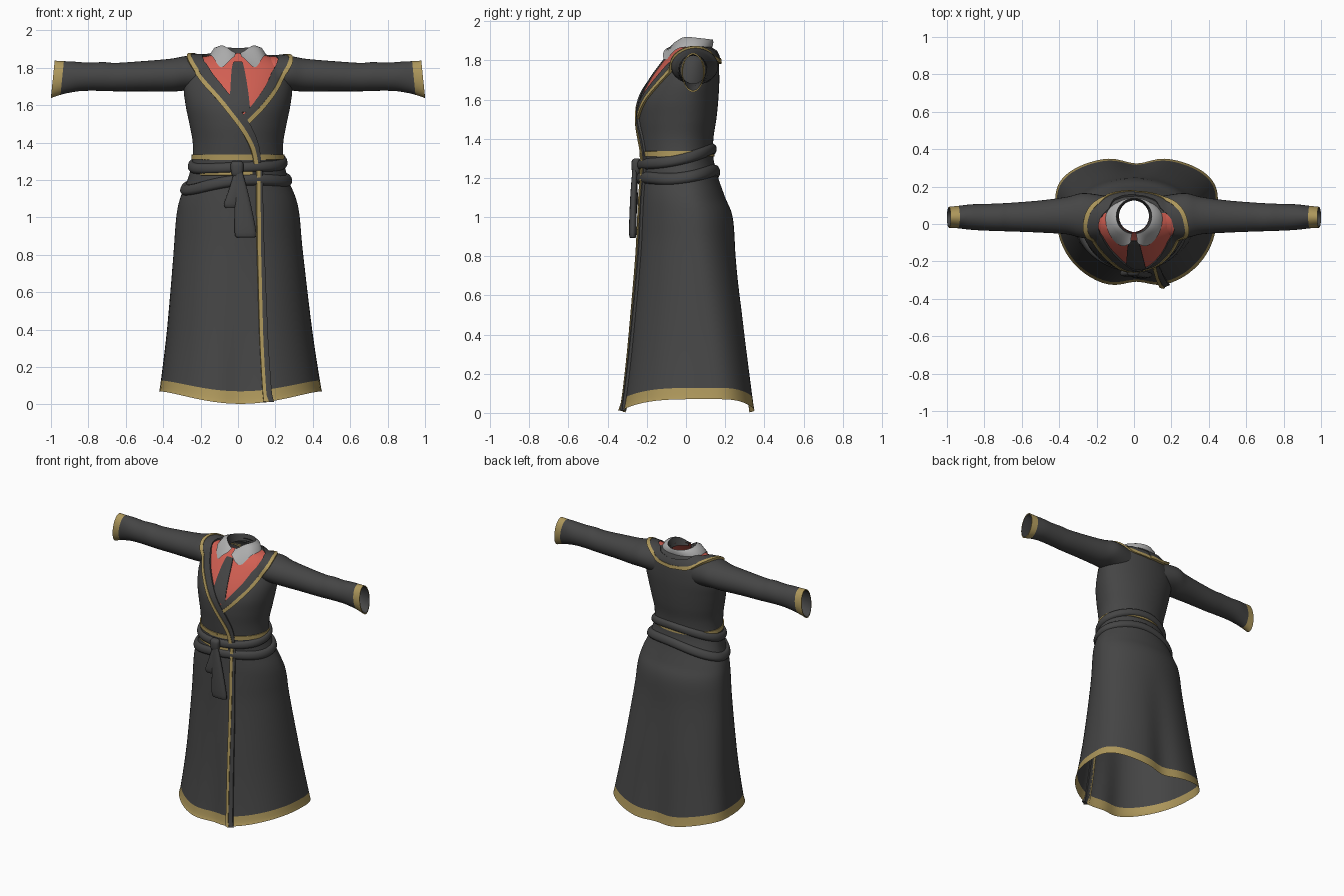
import bpy, bmesh
from math import sin, cos, pi, exp, sqrt
from mathutils import Vector
from mathutils.bvhtree import BVHTree

cube = bpy.data.objects.get("Cube")
if cube:
    bpy.data.objects.remove(cube)


def material(name, *rgb):
    m = bpy.data.materials.new(name)
    m.use_nodes = True
    m.diffuse_color = (*rgb, 1)
    m.node_tree.nodes["Principled BSDF"].inputs["Base Color"].default_value = (*rgb, 1)
    return m


cloth = material("charcoal cloth", .06, .06, .06)
gold = material("gold trim", .42, .31, .105)
red = material("red shirt", .64, .115, .085)
white = material("pale grey collar", .42, .42, .42)


def smooth_path(rows, sub=6):
    """Catmull-Rom through rows of any dimension."""
    r = [Vector(p) for p in rows]
    r = [r[0]] + r + [r[-1]]
    out = []
    for a, b, c, d in zip(r, r[1:], r[2:], r[3:]):
        for k in range(sub):
            t = k / sub
            out.append((b * 2 + (c - a) * t + (a * 2 - b * 5 + c * 4 - d) * t**2
                        + (b * 3 - a - c * 3 + d) * t**3) / 2)
    return out + [r[-1]]


def loft(name, rings, mats, rule=None, closed=True, caps=False):
    """Skin equal-length rings; rule(band, centre) picks each face's material."""
    bm = bmesh.new()
    vs = [[bm.verts.new(p) for p in ring] for ring in rings]
    n = len(vs[0])
    for i in range(len(vs) - 1):
        for j in range(n if closed else n - 1):
            k = (j + 1) % n
            f = bm.faces.new((vs[i][j], vs[i][k], vs[i + 1][k], vs[i + 1][j]))
            if rule:
                f.material_index = rule(i, f.calc_center_median())
    if caps:
        bm.faces.new(vs[0])
        bm.faces.new(vs[-1])
    bmesh.ops.recalc_face_normals(bm, faces=bm.faces)
    me = bpy.data.meshes.new(name)
    bm.to_mesh(me)
    bm.free()
    for m in mats:
        me.materials.append(m)
    ob = bpy.data.objects.new(name, me)
    bpy.context.collection.objects.link(ob)
    bpy.ops.object.select_all(action='DESELECT')
    ob.select_set(True)
    bpy.context.view_layer.objects.active = ob
    bpy.ops.object.shade_smooth_by_angle(angle=.8)
    return ob


def shirt_area(c):
    return c.y < .06 and abs(c.x) < .24 and c.z > 1.5 + 1.55 * abs(c.x - .025)


# Robe body: height, half width, front y, back y, y of the widest point
BODY = [(.07, .435, -.35, .365, .12), (.128, .425, -.335, .355, .12),
        (.4, .388, -.298, .315, .1), (.8, .347, -.257, .258, .06),
        (1, .33, -.245, .238, .04), (1.1, .31, -.24, .2, .02),
        (1.2, .27, -.235, .165, 0), (1.3, .245, -.23, .14, -.02),
        (1.4, .242, -.238, .14, -.02), (1.5, .26, -.245, .155, -.01),
        (1.6, .28, -.235, .165, 0), (1.7, .29, -.185, .17, .02),
        (1.8, .265, -.112, .165, .03), (1.85, .2, -.067, .145, .04),
        (1.87, .13, -.05, .13, .045), (1.88, .085, -.043, .125, .045)]


def body_ring(z, w, front, back, cy, n=72):
    ring = []
    flare = max(0, 1 - z / .9)
    for j in range(n):
        a = 2 * pi * j / n
        s = sin(a)
        x = w * cos(a)
        full = abs(s)**(1 - .25 * flare)
        y = cy + full * (back - cy if s > 0 else front - cy)
        # the hem folds inward at the middle and hangs lower front and back
        y -= (.045 if s > 0 else -.045) * flare * exp(-(x / .1)**2)
        ring.append((x + .015 * flare, y, z - .078 * abs(s)**3 * max(0, 1 - z / .5)))
    return ring


body = loft("robe_body", [body_ring(*r) for r in smooth_path(BODY)], [cloth, gold, red],
            lambda i, c: 1 if i < 6 else 2 if shirt_area(c) else 0)

# Sleeves: x, centre z, half height, centre y, half depth
SLEEVE = [(.15, 1.76, .1, .04, .11), (.27, 1.77, .093, .045, .12), (.36, 1.76, .088, .045, .1),
          (.5, 1.755, .081, .04, .086), (.65, 1.75, .076, .037, .077),
          (.72, 1.753, .077, .036, .074), (.8, 1.752, .075, .036, .071),
          (.87, 1.752, .08, .037, .068), (.94, 1.745, .09, .037, .06), (.99, 1.738, .1, .036, .056)]


def sleeve_ring(side, scale, x, zc, zh, yc, yh):
    tilt = .1 * zh if x > .9 else 0
    angles = [2 * pi * j / 32 for j in range(32)]
    return [(side * (x - tilt * sin(a)), yc + scale * yh * cos(a), zc + scale * zh * sin(a))
            for a in angles]


parts = [body]
for side, label in ((1, "left"), (-1, "right")):
    path = smooth_path(SLEEVE)
    end = len(path) - 1
    rings = [sleeve_ring(side, 1, *r) for r in path]
    # dark lining turned back into the cuff
    rings += [sleeve_ring(side, .92, *r) for r in path[:-16:-1]]
    parts.append(loft(label + "_sleeve", rings, [cloth, gold, red],
                      lambda i, c: 1 if end - 6 <= i <= end else 2 if shirt_area(c) else 0))

# Surface lookup, so that trims and bands follow the robe
points, faces = [], []
for ob in parts:
    base = len(points)
    points += [v.co.copy() for v in ob.data.vertices]
    faces += [[base + v for v in p.vertices] for p in ob.data.polygons]
surface = BVHTree.FromPolygons(points, faces)


def on_robe(p):
    out = (p - Vector((0, 0, min(p.z, 1.5)))).normalized()
    hit, normal, _, _ = surface.ray_cast(p + out * .4, -out, .7)
    if hit is None:
        return p, out
    return hit, normal if normal.dot(out) > 0 else -normal


def band(name, rows, mat, lo, hi, lift, puff=False, sub=6, cols=6):
    """Strip on the robe from offset lo to hi beside a path; puff rounds it."""
    path = smooth_path(rows, sub)
    rings = []
    for i, p in enumerate(path):
        t = (path[min(i + 1, len(path) - 1)] - path[max(i - 1, 0)]).normalized()
        p, n = on_robe(p)
        across = t.cross(n).normalized()
        a, b = (v(i / (len(path) - 1)) if callable(v) else v for v in (lo, hi))
        top, low = [], []
        for k in range(cols + 1):
            u = k / cols
            q, m = on_robe(p + across * (a + (b - a) * u))
            h = lift * sqrt(max(0, 1 - (2 * u - 1)**2)) if puff else lift
            top.append(q + m * h)
            low.append(q - m * .008)
        rings.append(top + low[::-1])
    return loft(name, rings, [mat], caps=True)


# Lapels, running from the nape over the shoulder and down the front
RIGHT = [(0, .17, 1.8), (-.12, .155, 1.815), (-.22, .09, 1.85), (-.265, 0, 1.86),
         (-.245, -.08, 1.81), (-.2, -.145, 1.745), (-.13, -.2, 1.665), (-.05, -.235, 1.57),
         (.03, -.24, 1.46), (.08, -.23, 1.36), (.1, -.22, 1.26)]
LEFT = [(0, .17, 1.8), (.12, .155, 1.815), (.23, .09, 1.85), (.285, 0, 1.865),
        (.265, -.08, 1.79), (.21, -.155, 1.69), (.12, -.215, 1.58), (.04, -.24, 1.5)]
band("left_lapel", LEFT, cloth, 0, lambda t: .066 - .026 * t**3, .007)
band("left_lapel_trim", LEFT, gold, -.012, .01, .011, cols=2)
band("right_lapel", RIGHT, cloth, lambda t: -.07 + .045 * t**3, 0, .012)
band("right_lapel_trim", RIGHT, gold, -.012, .01, .016, cols=2)

# Wrap edge down the skirt
EDGE = [(.108, -.22, 1.25), (.11, -.235, 1), (.115, -.25, .7), (.125, -.28, .35), (.15, -.33, .012)]
band("wrap_edge", EDGE, cloth, lambda t: -.022 - .017 * t, 0, .014)
band("wrap_edge_trim", EDGE, gold, -.009, .01, .018, cols=2)

# Tie
band("tie", [(0, -.09, 1.84), (0, -.12, 1.79), (.005, -.19, 1.7), (.01, -.235, 1.56)], cloth,
     lambda t: -.022 - .035 * t, lambda t: .022 + .035 * t, .006)


def waist_loop(height, start=0, end=2 * pi, n=32):
    angles = [start + (end - start) * k / n for k in range(n + 1)]
    return [(.27 * sin(a), -.04 - .2 * cos(a), height(a)) for a in angles]


# Waist trims and the two belt turns
band("waist_trim", waist_loop(lambda a: 1.322), gold, -.014, .014, .006, sub=2, cols=2)
band("lower_waist_trim", waist_loop(lambda a: 1.235, -.9, .3), gold, -.01, .01, .006, sub=1, cols=2)
band("upper_belt", waist_loop(lambda a: 1.295 - .04 * cos(a) + .012 * cos(2 * a) + .01 * sin(a)),
     cloth, -.028, .028, .019, True, 3, 8)
band("lower_belt", waist_loop(lambda a: 1.195 + .025 * sin(a) - .02 * cos(a) + .022 * cos(2 * a)),
     cloth, -.03, .03, .019, True, 3, 8)


def soft_piece(name, rows):
    """Rounded flat piece through rows of x, y, z, half width, half depth."""
    rings = []
    for x, y, z, w, d in smooth_path(rows, 4):
        ring = []
        for j in range(20):
            c, s = cos(2 * pi * j / 20), sin(2 * pi * j / 20)
            ring.append((x + w * c * abs(c)**-.4 if abs(c) > .01 else x, y + d * s, z))
        rings.append(ring)
    loft(name, rings, [cloth], caps=True)


# Knot and hanging belt ends
soft_piece("belt_knot", [(-.005, -.25, 1.3, .024, .012), (-.005, -.255, 1.285, .034, .022),
                         (-.005, -.255, 1.24, .032, .022), (-.005, -.253, 1.215, .022, .014)])
soft_piece("short_belt_end", [(-.005, -.257, 1.24, .016, .012), (-.018, -.263, 1.15, .03, .016),
                              (-.036, -.263, 1.075, .038, .018), (-.037, -.262, 1.05, .03, .01)])
soft_piece("long_belt_end", [(.005, -.262, 1.24, .02, .012), (.022, -.268, 1.1, .04, .017),
                             (.04, -.272, .92, .058, .019), (.042, -.271, .892, .046, .01)])

# Folded shirt collar with two front points
rows = [[], [], [], []]
for k in range(61):
    a = .12 + (2 * pi - .24) * k / 60
    d = min(a, 2 * pi - a)
    dip = exp(-(d / .65)**2)
    s, c = sin(a), cos(a)
    tip = exp(-((d - .62) / .35)**2)
    top = 1.928 - .05 * dip - .022 * (1 - c) / 2
    reach = .168 - .04 * exp(-(d / .3)**2) if c > 0 else .105
    rows[0].append((.08 * s, .042 - .083 * c, 1.86))
    rows[1].append((.095 * s, .042 - .095 * c, top))
    rows[2].append((.128 * s, .04 - (.118 if c > 0 else .1) * c, top - .012))
    rows[3].append((.152 * s, .03 - reach * c, 1.868 - .066 * tip))
loft("shirt_collar", rows, [white, cloth], lambda i, c: 1 if i == 0 else 0, closed=False)
